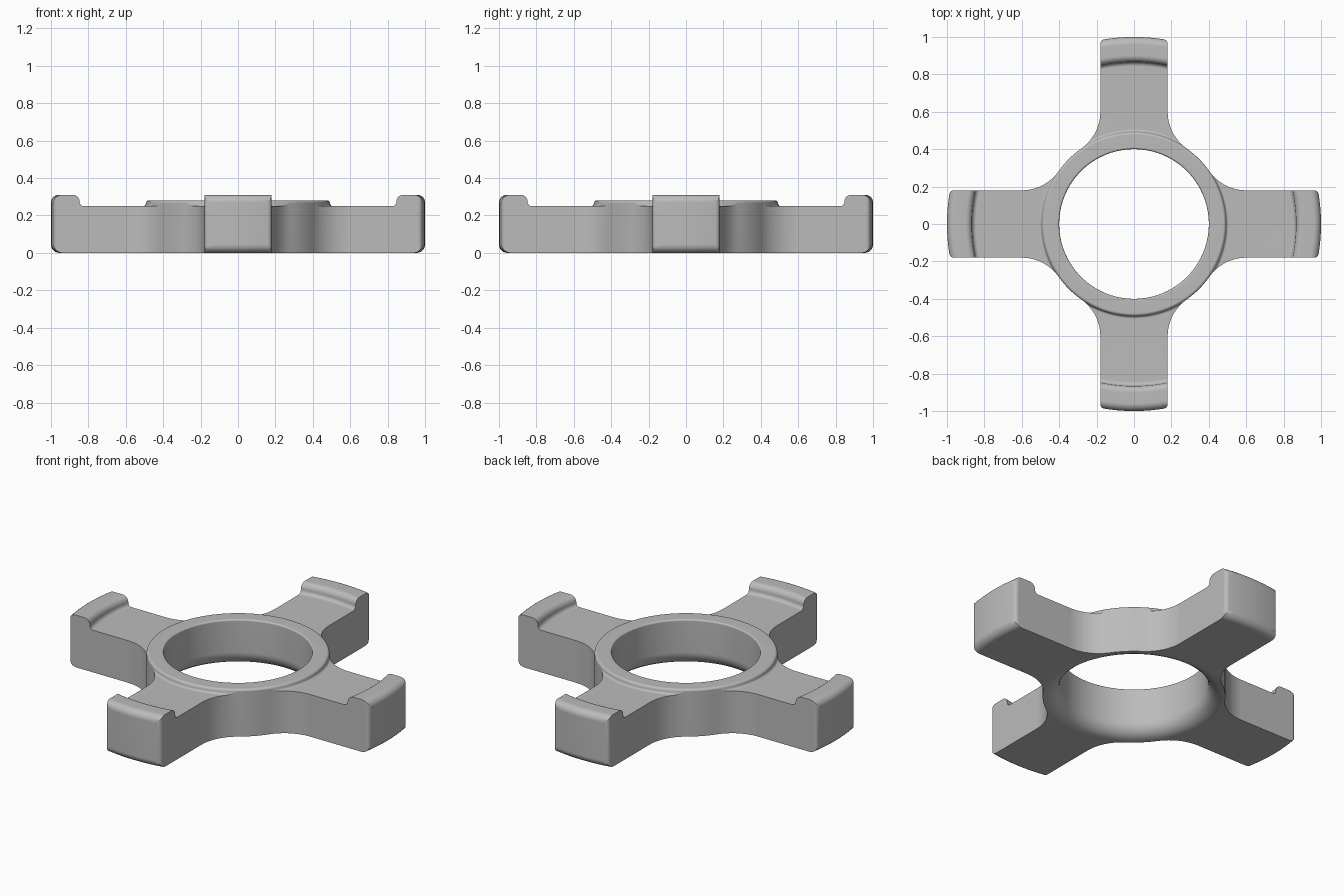
import bpy, bmesh
from math import sin, cos, tan, pi, sqrt, atan2
from mathutils import Vector, Matrix

if "Cube" in bpy.data.objects:
    bpy.data.objects.remove(bpy.data.objects["Cube"])

ARM_HALF = 0.18      # half width of an arm
HUB_R = 0.492        # outer radius of the hub
FILLET_Y = 0.6       # where the arm starts to flare into the hub
END_R = 1.0


def rounded(corners, steps=6):
    """Closed 2D polygon from (x, y, corner radius) entries."""
    out, n = [], len(corners)
    for i, (x, y, r) in enumerate(corners):
        p = Vector((x, y))
        if r == 0:
            out.append(p)
            continue
        a = (Vector(corners[i - 1][:2]) - p).normalized()
        b = (Vector(corners[(i + 1) % n][:2]) - p).normalized()
        half = a.angle(b) / 2
        centre = p + (a + b).normalized() * r / sin(half)
        start = p + a * r / tan(half) - centre
        end = p + b * r / tan(half) - centre
        sweep = start.angle_signed(end)
        for k in range(steps + 1):
            out.append(centre + Matrix.Rotation(-sweep * k / steps, 2) @ start)
    return out


def arc(cx, cy, r, a0, a1, steps):
    return [(cx + r * cos(a0 + (a1 - a0) * k / steps),
             cy + r * sin(a0 + (a1 - a0) * k / steps), 0) for k in range(steps + 1)]


def make_object(name, bm):
    bmesh.ops.recalc_face_normals(bm, faces=bm.faces)
    mesh = bpy.data.meshes.new(name)
    bm.to_mesh(mesh)
    bm.free()
    obj = bpy.data.objects.new(name, mesh)
    bpy.context.collection.objects.link(obj)
    return obj


# Revolved cross-section: hole, bottom, raised end lip, arm top, raised ring
section = rounded([
    (0.40, 0, 0.085), (END_R, 0, 0.045), (END_R, 0.31, 0.04), (0.866, 0.31, 0.035),
    (0.866, 0.25, 0.022), (0.495, 0.25, 0.013), (0.49, 0.28, 0.015), (0.40, 0.28, 0.01)])
bm = bmesh.new()
verts = [bm.verts.new((p.x, 0, p.y)) for p in section]
edges = [bm.edges.new((verts[i - 1], verts[i])) for i in range(len(verts))]
bmesh.ops.spin(bm, geom=verts + edges, cent=(0, 0, 0), axis=(0, 0, 1),
               angle=2 * pi, steps=144, use_merge=True)
bmesh.ops.remove_doubles(bm, verts=bm.verts, dist=1e-5)
body = make_object("four_arm_hub", bm)

# Plan outline: one arm and its flare into the hub, repeated four times
f = (ARM_HALF**2 + FILLET_Y**2 - HUB_R**2) / (2 * (HUB_R - ARM_HALF))
lean = atan2(FILLET_Y, ARM_HALF + f)
end_r = END_R + 0.0005
corner_y = sqrt(end_r**2 - ARM_HALF**2)
arm = [(-ARM_HALF, corner_y, 0.025)]
arm += [(x, sqrt(end_r**2 - x * x), 0) for x in (-0.12, -0.06, 0, 0.06, 0.12)]
arm += [(ARM_HALF, corner_y, 0.025)]
arm += arc(ARM_HALF + f, FILLET_Y, f, pi, pi + lean, 12)
arm += arc(0, 0, HUB_R, lean, pi / 2 - lean, 8)[1:-1]
arm += arc(FILLET_Y, ARM_HALF + f, f, 1.5 * pi - lean, 1.5 * pi, 12)
outline = []
for k in range(4):
    turn = Matrix.Rotation(-pi / 2 * k, 2)
    for x, y, r in arm:
        p = turn @ Vector((x, y))
        outline.append((p.x, p.y, r))
bm = bmesh.new()
face = bm.faces.new([bm.verts.new((p.x, p.y, -0.1)) for p in rounded(outline)])
top = bmesh.ops.extrude_face_region(bm, geom=[face])["geom"]
bmesh.ops.translate(bm, vec=(0, 0, 0.6),
                    verts=[v for v in top if isinstance(v, bmesh.types.BMVert)])
cutter = make_object("plan_cutter", bm)
cutter.hide_render = True

# Keep only the cross shape of the revolved body
cut = body.modifiers.new("plan", "BOOLEAN")
cut.operation = "INTERSECT"
cut.solver = "EXACT"
cut.object = cutter
bpy.ops.object.select_all(action="DESELECT")
bpy.context.view_layer.objects.active = body
body.select_set(True)
bpy.ops.object.modifier_apply(modifier="plan")
bpy.data.objects.remove(cutter)

# Single grey colour and smooth shading
grey = bpy.data.materials.new("light_grey")
grey.use_nodes = True
colour = (0.5, 0.5, 0.5, 1)
grey.diffuse_color = colour
grey.node_tree.nodes["Principled BSDF"].inputs["Base Color"].default_value = colour
body.data.materials.clear()
body.data.materials.append(grey)
bpy.ops.object.shade_smooth_by_angle(angle=0.6)
weighted = body.modifiers.new("weighted_normals", "WEIGHTED_NORMAL")
weighted.keep_sharp = True
